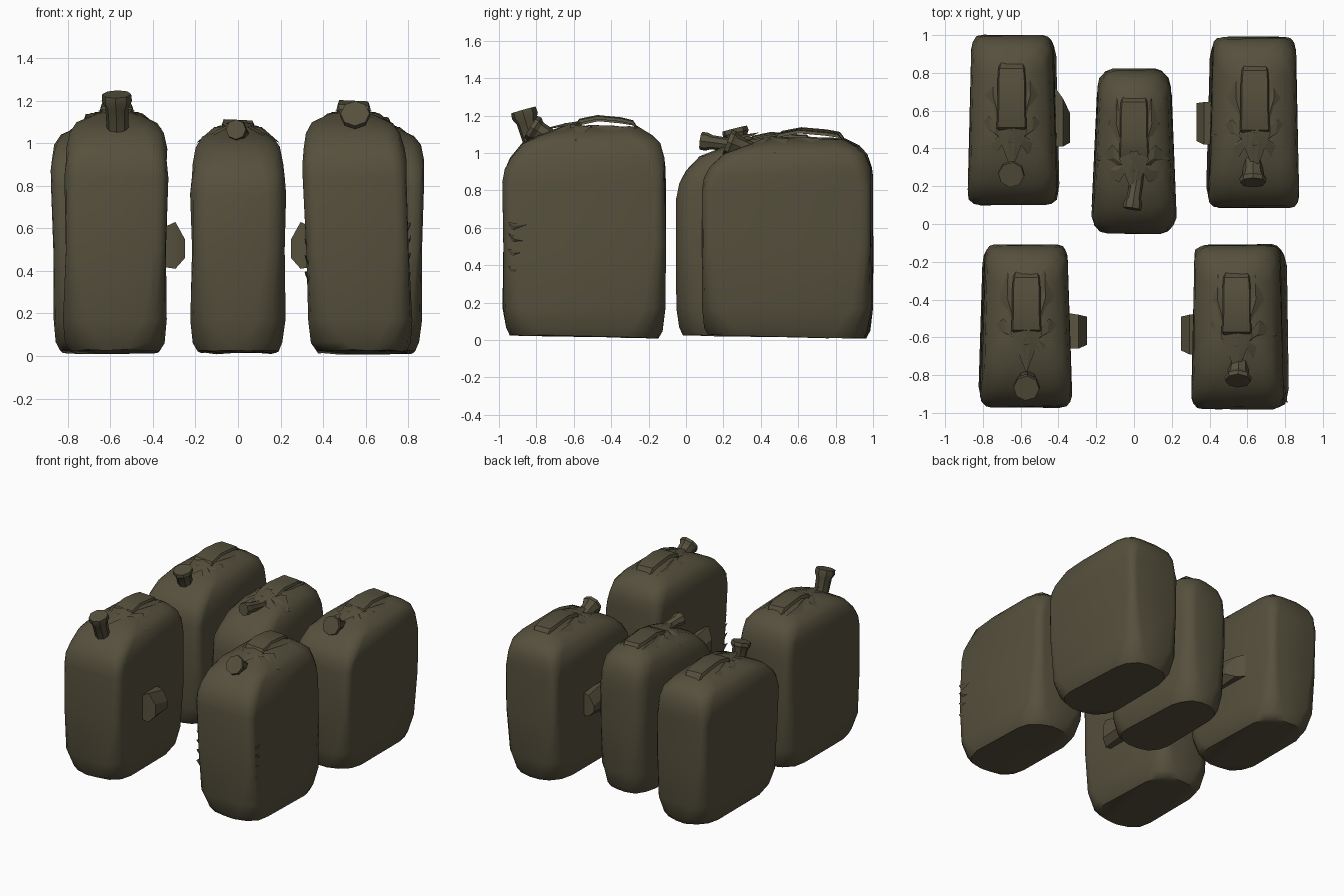
import bpy, bmesh, math, random
from mathutils import Vector

random.seed(4)
if "Cube" in bpy.data.objects:
    bpy.data.objects.remove(bpy.data.objects["Cube"])

olive = bpy.data.materials.new("dark olive")
olive.use_nodes = True
COLOUR = (0.092, 0.08, 0.046, 1)
olive.diffuse_color = COLOUR
olive.node_tree.nodes["Principled BSDF"].inputs["Base Color"].default_value = COLOUR


def finish(bm, name, angle=40):
    bmesh.ops.recalc_face_normals(bm, faces=bm.faces)
    mesh = bpy.data.meshes.new(name)
    bm.to_mesh(mesh)
    bm.free()
    mesh.materials.append(olive)
    ob = bpy.data.objects.new(name, mesh)
    bpy.context.collection.objects.link(ob)
    bpy.ops.object.select_all(action="DESELECT")
    ob.select_set(True)
    bpy.context.view_layer.objects.active = ob
    bpy.ops.object.shade_smooth_by_angle(angle=math.radians(angle))


def loft(bm, rings):
    """Skin closed rings of equal length and cap both ends."""
    loops = [[bm.verts.new(p) for p in ring] for ring in rings]
    n = len(loops[0])
    for a, b in zip(loops, loops[1:]):
        for i in range(n):
            j = (i + 1) % n
            bm.faces.new((a[i], a[j], b[j], b[i]))
    bm.faces.new(loops[0][::-1])
    bm.faces.new(loops[-1])


def rounded_ring(cx, hx, y0, y1, z, radius, steps=3):
    cy, hy = (y0 + y1) / 2, (y1 - y0) / 2
    r = min(radius, hx * 0.8, hy * 0.8)
    points = []
    for k, (sx, sy) in enumerate(((1, 1), (-1, 1), (-1, -1), (1, -1))):
        for s in range(steps + 1):
            t = math.pi / 2 * (k + s / steps)
            points.append(Vector((cx + sx * (hx - r) + r * math.cos(t),
                                  cy + sy * (hy - r) + r * math.sin(t), z)))
    return points


# Height, width factor, front inset, back inset, extra corner radius
LOWER = [(0.01, 0.89, 0.035, 0.04, 0.12), (0.05, 0.97, 0.015, 0.018, 0.1),
         (0.17, 1.01, 0.0, 0.0, 0.05), (0.5, 0.985, 0.0, 0.0, 0.0)]
# Same, with height as a share of the way from shoulder to top
UPPER = [(0.0, 1.0, 0.0, 0.0, 0.0), (0.25, 0.995, 0.012, 0.003, 0.01),
         (0.45, 0.98, 0.04, 0.008, 0.02), (0.7, 0.925, 0.1, 0.03, 0.04),
         (0.85, 0.8, 0.19, 0.07, 0.06), (1.0, 0.42, 0.32, 0.15, 0.06)]


def body(name, cx, hw, y0, y1, shoulder, top, lean, taper, corner, slope):
    """Lofted can, narrower toward the back, with a sloping front shoulder."""
    rows = LOWER + [(shoulder + s * (top - shoulder), w, f * slope, b, extra)
                    for s, w, f, b, extra in UPPER]
    bm = bmesh.new()
    rings = []
    for z, w, f, b, extra in rows:
        mid = cx + lean * (z - 0.5)
        ring = rounded_ring(mid, hw * w, y0 + f, y1 - b, z, corner + extra)
        for p in ring:
            back = (p.y - y0) / (y1 - y0)
            p.x = mid + (p.x - mid) * (1 - taper * back)
            if z < 0.1:
                p.z += 0.018 * (1 - back)  # base rises toward the front
            p += Vector([random.uniform(-0.004, 0.004) for _ in "xyz"])
        rings.append(ring)
    loft(bm, rings)
    finish(bm, name + "_body", 50)


def spout(name, base, tip, radius):
    base, tip = Vector(base), Vector(tip)
    turn = (tip - base).to_track_quat("Z", "Y")
    rings = []
    for t, r in ((0, 0.75), (0.7, 0.85), (0.85, 1.1), (1, 1.05)):
        centre = base.lerp(tip, t)
        rings.append([centre + turn @ Vector((r * radius * math.cos(a), r * radius * math.sin(a), 0))
                      for a in (math.tau * i / 8 for i in range(8))])
    bm = bmesh.new()
    loft(bm, rings)
    finish(bm, name + "_spout", 30)


def handle(name, cx, y0, y1, top, apex):
    """Flat carrying strap running along the ridge of the can."""
    path = [(0, top - 0.01, 0.07), (0.08, apex - 0.02, 0.08), (0.35, apex, 0.075),
            (0.7, apex - 0.012, 0.075), (0.88, (apex + top) / 2, 0.07), (1, top - 0.04, 0.06)]
    rings = []
    for t, z, hw in path:
        y = y0 + t * (y1 - y0)
        rings.append([(cx - hw, y, z - 0.015), (cx + hw, y, z - 0.015),
                      (cx + hw * 0.9, y, z + 0.002), (cx - hw * 0.9, y, z + 0.008)])
    bm = bmesh.new()
    loft(bm, rings)
    finish(bm, name + "_handle", 30)


def add_shard(bm, a, b, c, depth):
    """Thin crumpled fold: a triangle with a raised middle."""
    corners = [Vector(p) for p in (a, b, c)]
    peak = sum(corners, Vector()) / 3 + Vector(depth)
    va, vb, vc, vp = [bm.verts.new(p) for p in corners + [peak]]
    for face in ((va, vb, vc), (va, vb, vp), (vb, vc, vp), (vc, va, vp)):
        bm.faces.new(face)


def collar(name, cx, hw, y, top):
    """Creased folds across the can between the spout and the handle."""
    bm = bmesh.new()
    for side in (-1, 1):
        def at(across, along, up):
            return (cx + side * hw * across, y + along, top + up)
        add_shard(bm, at(0.88, 0.01, -0.075), at(0, -0.05, 0.02), at(0.5, 0.09, 0.0), (0, 0, 0.015))
        add_shard(bm, at(0.86, -0.05, -0.08), at(0, 0.02, 0.03), at(0.35, -0.11, -0.02), (0, 0, 0.015))
        add_shard(bm, at(0.25, 0.06, 0.01), at(0.4, 0.34, -0.01), at(0.6, 0.2, -0.025), (0, 0, 0.015))
        add_shard(bm, at(0.0, -0.2, -0.02), at(0.35, 0.02, 0.015), at(-0.1, 0.06, 0.035), (0, 0, 0.01))
    finish(bm, name + "_folds", 20)


def bracket(name, x0, x1, y0, y1, skew):
    """Wedge stub on the inner side wall."""
    bm = bmesh.new()
    xm = (x0 * 0.4 + x1 * 0.6)
    inner = [(x0, y0, 0.42), (x0, y1, 0.42), (x0, y1, 0.6), (x0, y0, 0.6)]
    middle = [(xm, y0, 0.41), (xm, y1 - skew / 2, 0.43), (xm, y1 - skew / 2, 0.59), (xm, y0, 0.63)]
    outer = [(x1, y0 + 0.02, 0.46), (x1, y1 - skew, 0.47), (x1, y1 - skew, 0.52), (x1, y0 + 0.02, 0.55)]
    loft(bm, [inner, middle, outer])
    finish(bm, name + "_bracket", 25)


# Centre x, half width, front y, back y, shoulder, body top, handle top, lean, taper, corner, slope
CANS = {
    "front_right_can": (-0.575, 0.243, -0.97, -0.11, 0.84, 1.14, 1.185, 0.01, 0.1, 0.06, 1.0),
    "front_left_can": (0.563, 0.245, -0.98, -0.11, 0.84, 1.14, 1.195, -0.04, 0.06, 0.06, 1.0),
    "middle_can": (0.0, 0.226, -0.05, 0.82, 0.76, 1.075, 1.105, 0.0, 0.16, 0.09, 1.25),
    "back_right_can": (-0.638, 0.238, 0.1, 1.0, 0.8, 1.08, 1.13, -0.02, 0.1, 0.06, 1.1),
    "back_left_can": (0.63, 0.243, 0.085, 0.99, 0.8, 1.075, 1.12, 0.02, 0.1, 0.06, 1.1),
}
for name, (cx, hw, y0, y1, shoulder, top, apex, lean, taper, corner, slope) in CANS.items():
    body(name, cx, hw, y0, y1, shoulder, top, lean, taper, corner, slope)
    handle(name, cx + lean / 2, y0 + 0.38, y1 - 0.13, top, apex)
    collar(name, cx + lean / 2, hw, y0 + 0.38, top)

spout("front_right_can", (-0.565, -0.81, 1.02), (-0.57, -0.87, 1.23), 0.065)
spout("front_left_can", (0.555, -0.7, 1.06), (0.55, -0.83, 1.14), 0.065)
spout("middle_can", (0.02, 0.27, 1.04), (-0.01, 0.08, 1.065), 0.045)
spout("back_right_can", (-0.645, 0.3, 0.97), (-0.65, 0.26, 1.13), 0.065)
spout("back_left_can", (0.63, 0.37, 1.0), (0.63, 0.22, 1.06), 0.065)

bracket("front_right_can", -0.36, -0.25, -0.66, -0.47, 0.02)
bracket("front_left_can", 0.36, 0.25, -0.69, -0.47, 0.02)
bracket("back_right_can", -0.43, -0.34, 0.41, 0.74, 0.15)
bracket("back_left_can", 0.43, 0.33, 0.42, 0.65, 0.01)

# Torn metal along the front edges of one can
tears = bmesh.new()
for side in (-1, 1):
    for i in range(4):
        z = 0.34 + i * 0.08 + random.uniform(-0.02, 0.02)
        x = 0.563 + side * 0.232
        add_shard(tears, (x, -0.93, z), (x + side * 0.018, -0.95, z + 0.05),
                  (x, -0.84, z + random.uniform(0, 0.08)), (side * 0.008, -0.01, 0))
finish(tears, "front_left_can_tears", 20)
